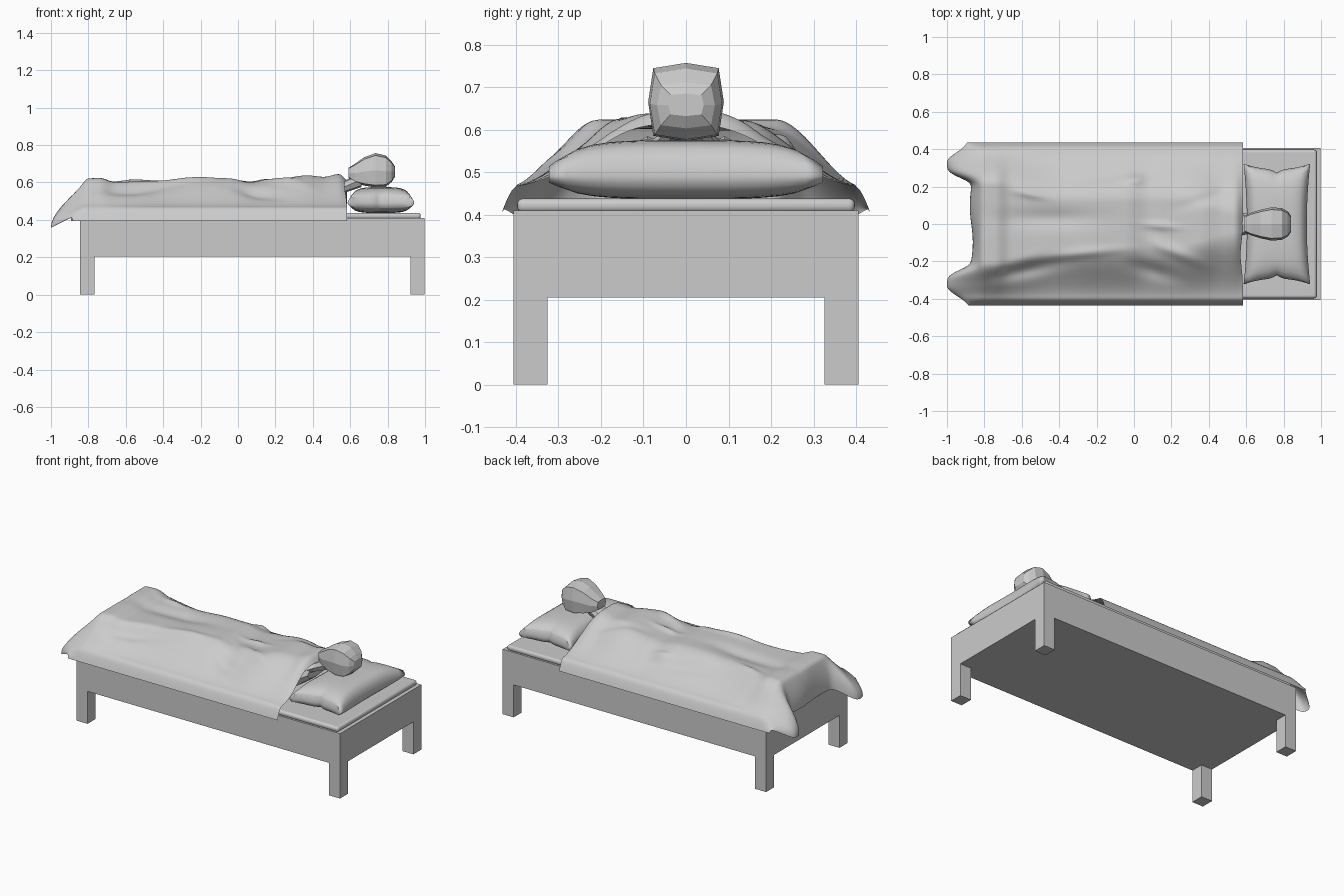
import bpy, bmesh, math
from math import exp, cos, sin, pi

cube = bpy.data.objects.get("Cube")
if cube:
    bpy.data.objects.remove(cube, do_unlink=True)

grey = bpy.data.materials.new("plain_grey")
grey.use_nodes = True
grey.diffuse_color = (0.6, 0.6, 0.6, 1)
grey.node_tree.nodes["Principled BSDF"].inputs["Base Color"].default_value = grey.diffuse_color


def finish(name, bm, smooth=False):
    bmesh.ops.recalc_face_normals(bm, faces=bm.faces)
    mesh = bpy.data.meshes.new(name)
    bm.to_mesh(mesh)
    bm.free()
    mesh.materials.append(grey)
    for p in mesh.polygons:
        p.use_smooth = smooth
    ob = bpy.data.objects.new(name, mesh)
    bpy.context.collection.objects.link(ob)
    return ob


def box(name, x0, x1, y0, y1, z0, z1, bevel=0):
    bm = bmesh.new()
    bmesh.ops.create_cube(bm, size=1)
    for v in bm.verts:
        v.co.x = x1 if v.co.x > 0 else x0
        v.co.y = y1 if v.co.y > 0 else y0
        v.co.z = z1 if v.co.z > 0 else z0
    ob = finish(name, bm, bevel > 0)
    if bevel:
        mod = ob.modifiers.new("Bevel", "BEVEL")
        mod.width, mod.segments = bevel, 4


def loft(name, sections, y=0, square=0.75):
    """Join eight-sided rings along x; each section is (x, bottom, top, half width)."""
    bm = bmesh.new()
    rings = []
    for x, lo, hi, w in sections:
        ring = []
        for i in range(8):
            c, s = round(cos(pi * i / 4), 6), round(sin(pi * i / 4), 6)
            c = math.copysign(abs(c) ** square, c)
            s = math.copysign(abs(s) ** square, s)
            ring.append(bm.verts.new((x, y + w * c, (lo + hi) / 2 + (hi - lo) / 2 * s)))
        rings.append(ring)
    for a, b in zip(rings, rings[1:]):
        for i in range(8):
            j = (i + 1) % 8
            bm.faces.new((a[i], a[j], b[j], b[i]))
    bm.faces.new(rings[0])
    bm.faces.new(rings[-1])
    finish(name, bm)


def ease(a, b, x):
    t = min(1, max(0, (x - a) / (b - a)))
    return t * t * (3 - 2 * t)


# Bed
box("bed_frame", -0.845, 0.998, -0.406, 0.406, 0.205, 0.41)
for xn, x in (("foot", -0.845), ("head", 0.921)):
    for yn, y in (("right", -0.406), ("left", 0.326)):
        box(f"{xn}_{yn}_leg", x, x + 0.077, y, y + 0.08, 0, 0.205)
box("mattress", -0.82, 0.977, -0.397, 0.397, 0.405, 0.438, 0.014)

# Pillow: puffed sides, thin corners and a notch in the long seams
bm = bmesh.new()
bmesh.ops.create_cube(bm, size=2)
bmesh.ops.subdivide_edges(bm, edges=bm.edges[:], cuts=15, use_grid_fill=True)
for p in bm.verts:
    u, v, w = p.co
    puff = ((1 - 0.72 * u ** 4) * (1 - 0.72 * v ** 4)) ** 0.5
    notch = 0.018 * exp(-(u / 0.12) ** 2) * ease(0.6, 1, abs(v))
    p.co.x = 0.764 + u * (0.178 - 0.018 * (1 - v * v)) * (1 - 0.07 * w * w * u ** 6)
    p.co.y = v * (0.322 - 0.03 * (1 - u * u) - notch) * (1 - 0.04 * w * w * v ** 6 * (1 - u ** 6))
    p.co.z = 0.49 + w * (0.085 if w > 0 else 0.053) * puff
finish("pillow", bm, True)

# Sleeping figure
loft("head", [(0.59, 0.625, 0.678, 0.042), (0.625, 0.60, 0.70, 0.06),
              (0.675, 0.583, 0.735, 0.076), (0.735, 0.573, 0.757, 0.089),
              (0.79, 0.577, 0.744, 0.085), (0.822, 0.603, 0.712, 0.068),
              (0.84, 0.632, 0.685, 0.042)], square=0.42)
loft("neck", [(0.51, 0.52, 0.585, 0.10), (0.57, 0.545, 0.61, 0.062),
              (0.66, 0.575, 0.655, 0.045)])
loft("torso", [(0.55, 0.50, 0.57, 0.09), (0.5, 0.46, 0.575, 0.165),
               (0.35, 0.45, 0.59, 0.15), (0.15, 0.45, 0.56, 0.12),
               (-0.02, 0.45, 0.57, 0.14)])
for side, s in (("right", -1), ("left", 1)):
    loft(side + "_thigh_and_shin", [(0.02, 0.45, 0.57, 0.07), (-0.35, 0.45, 0.56, 0.055),
                                   (-0.72, 0.45, 0.51, 0.035)], s * 0.08)
    loft(side + "_foot", [(-0.70, 0.45, 0.5, 0.035), (-0.74, 0.45, 0.57, 0.04),
                          (-0.79, 0.45, 0.585, 0.035)], s * 0.09)
    loft(side + "_arm", [(0.48, 0.47, 0.55, 0.035), (0.2, 0.45, 0.52, 0.032),
                         (-0.08, 0.45, 0.51, 0.025)], s * 0.19)

# Blanket: ridge heights along the body, then folds as (x, y, length, width, height, turn)
RIDGE = [(-0.84, 0.595), (-0.8, 0.622), (-0.74, 0.624), (-0.66, 0.602), (-0.4, 0.61),
         (-0.2, 0.622), (-0.05, 0.62), (0.08, 0.598), (0.16, 0.605), (0.37, 0.638),
         (0.46, 0.63), (0.54, 0.645), (0.6, 0.6)]
FOLDS = [(-0.45, 0.03, 0.25, 0.05, -0.018, 0), (-0.56, 0.16, 0.09, 0.02, 0.012, -0.2),
         (0.01, 0.235, 0.05, 0.025, 0.022, 0), (0.14, -0.01, 0.09, 0.02, 0.014, -0.1),
         (-0.3, -0.16, 0.2, 0.025, 0.014, 0.1), (-0.6, -0.25, 0.18, 0.04, -0.03, 0.2),
         (0.22, -0.15, 0.14, 0.03, 0.016, -0.4), (0.1, -0.25, 0.12, 0.04, -0.02, -0.3),
         (0.4, 0.14, 0.14, 0.03, -0.012, 0.3), (-0.2, 0.25, 0.2, 0.04, -0.014, 0.15)]


def ridge(x):
    for (xa, za), (xb, zb) in zip(RIDGE, RIDGE[1:]):
        if x <= xb:
            return za + (zb - za) * ease(xa, xb, x)
    return RIDGE[-1][1]


def cover(x, v):
    """Point on the blanket at length x and cross position v in -1..1."""
    m = abs(v)
    if m > 0.86:
        t = (m - 0.86) / 0.14
        y, z = 0.402 + 0.035 * t ** 0.7, 0.465 - 0.07 * t
    else:
        y = 0.402 * m / 0.86
        flat = 0.21 - 0.09 * ease(-0.75, -0.4, x) - 0.08 * ease(0.2, 0.58, x)
        z = 0.465 + (ridge(x) - 0.465) * (1 - ease(flat, 0.42, y))
    y = math.copysign(y, v)
    inside = 1 - ease(0.3, 0.4, abs(y))
    for fx, fy, length, width, h, turn in FOLDS:
        a = (x - fx) * cos(turn) + (y - fy) * sin(turn)
        b = (y - fy) * cos(turn) - (x - fx) * sin(turn)
        z += inside * h * exp(-(a / length) ** 2 - (b / width) ** 2)
    return x, y, z


bm = bmesh.new()
ROWS, DROP, COLS = 90, 16, 80
rows = []
for i in range(-DROP, ROWS + 1):
    row = []
    for j in range(COLS + 1):
        v = 2 * j / COLS - 1
        end = 0.582 - 0.012 * exp(-((v + 0.35) / 0.2) ** 2)
        x, y, z = cover(-0.82 + (end + 0.82) * max(i, 0) / ROWS, v)
        if i < 0:
            # Foot end falls steeply in the middle and flares to points at the corners
            t = -i / DROP
            off = abs(y) - 0.33
            flare = exp(-(off / 0.075) ** 2) if off > 0 else exp(-(off / 0.09) ** 4)
            reach = 0.05 + 0.13 * flare + 0.008 * sin(16 * y) * (1 - flare)
            x -= reach * sin(t * pi / 2)
            low = 0.425 - 0.067 * flare
            z += (min(low, z) - z) * t ** 1.15
        row.append(bm.verts.new((x, y, z)))
    rows.append(row)
for a, b in zip(rows, rows[1:]):
    for j in range(COLS):
        bm.faces.new((a[j], b[j], b[j + 1], a[j + 1]))
finish("blanket", bm, True)

# Keep the mattress edges crisp
for ob in bpy.context.selected_objects:
    ob.select_set(False)
mattress = bpy.data.objects["mattress"]
mattress.select_set(True)
bpy.context.view_layer.objects.active = mattress
bpy.ops.object.shade_smooth_by_angle(angle=math.radians(50))
